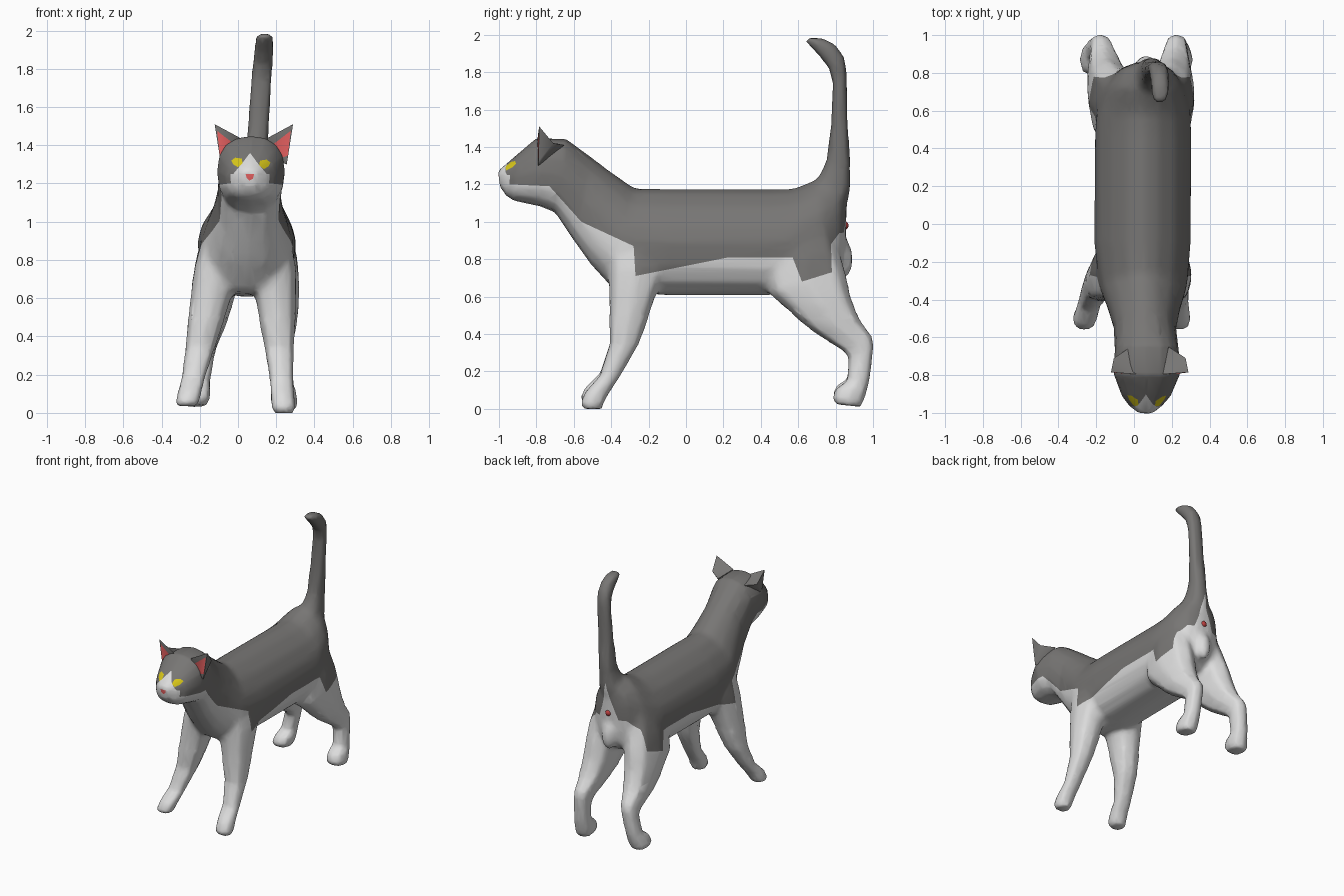
import bpy, bmesh, math
from mathutils import Vector

if "Cube" in bpy.data.objects:
    bpy.data.objects.remove(bpy.data.objects["Cube"])

COLOURS = [("dark_grey_fur", (0.185, 0.18, 0.175)), ("white_fur", (0.72, 0.72, 0.72)),
           ("yellow_eye", (0.70, 0.58, 0.01)), ("pink_skin", (0.80, 0.12, 0.12)),
           ("dark_red_skin", (0.50, 0.05, 0.05))]
DARK, WHITE, YELLOW, PINK, RED = range(5)
MATS = []
for name, c in COLOURS:
    m = bpy.data.materials.new(name)
    m.diffuse_color = (*c, 1)
    m.use_nodes = True
    m.node_tree.nodes["Principled BSDF"].inputs["Base Color"].default_value = m.diffuse_color
    MATS.append(m)

# Side view outline (y, z) of the dark coat
COAT = [(-1.2, 1.255), (-0.94, 1.25), (-0.945, 1.2), (-0.73, 1.19), (-0.56, 1.0),
        (-0.28, 0.87), (-0.27, 0.71), (0.23, 0.81), (0.57, 0.81), (0.62, 0.68),
        (0.78, 0.73), (0.775, 0.88), (0.82, 0.94), (1.1, 0.96), (1.1, 2.1), (-1.2, 2.1)]


def inside(u, v, poly):
    hit = False
    for (x1, y1), (x2, y2) in zip(poly, poly[1:] + poly[:1]):
        if (y1 > v) != (y2 > v) and u < x1 + (v - y1) / (y2 - y1) * (x2 - x1):
            hit = not hit
    return hit


def paint(bm, poly, a, b, mat, ok=lambda f: True):
    """Cut a projected polygon (axes a, b) into the mesh and colour the faces in it."""
    bm.normal_update()
    for p, q in zip(poly, poly[1:] + poly[:1]):
        faces = []
        for f in bm.faces:
            us = [v.co[a] for v in f.verts]
            vs = [v.co[b] for v in f.verts]
            if (max(us) >= min(p[0], q[0]) and min(us) <= max(p[0], q[0])
                    and max(vs) >= min(p[1], q[1]) and min(vs) <= max(p[1], q[1]) and ok(f)):
                faces.append(f)
        if not faces:
            continue
        geom = faces + list({e for f in faces for e in f.edges}) + list({v for f in faces for v in f.verts})
        co, no = Vector(), Vector()
        co[a], co[b] = p
        no[a], no[b] = q[1] - p[1], p[0] - q[0]
        bmesh.ops.bisect_plane(bm, geom=geom, dist=1e-5, plane_co=co, plane_no=no.normalized())
    bm.normal_update()
    for f in bm.faces:
        c = f.calc_center_median()
        if inside(c[a], c[b], poly) and ok(f):
            f.material_index = mat


def loft(bm, rings, sides):
    """Each ring: two opposite outline points (y, z, y, z), centre x, half width, roundness."""
    loops = []
    for y1, z1, y2, z2, cx, hw, *rest in rings:
        mid = Vector((cx, (y1 + y2) / 2, (z1 + z2) / 2))
        half = Vector((0, (y1 - y2) / 2, (z1 - z2) / 2))
        loop = []
        for i in range(sides):
            t = 2 * math.pi * i / sides
            power = rest[0] if rest and math.sin(t) > 0 else 0.8
            c, s = (math.copysign(abs(k) ** power, k) if abs(k) > 1e-6 else 0
                    for k in (math.cos(t), math.sin(t)))
            loop.append(bm.verts.new(mid + half * s + Vector((hw * c, 0, 0))))
        loops.append(loop)
    faces = [bm.faces.new(loops[0]), bm.faces.new(loops[-1])]
    for l1, l2 in zip(loops, loops[1:]):
        for i in range(sides):
            j = (i + 1) % sides
            faces.append(bm.faces.new((l1[i], l1[j], l2[j], l2[i])))
    bmesh.ops.recalc_face_normals(bm, faces=faces)


def ball(bm, loc, size):
    for v in bmesh.ops.create_icosphere(bm, subdivisions=2, radius=1)["verts"]:
        v.co = Vector(loc) + Vector(a * b for a, b in zip(v.co, size))


def finish(bm, name, angle=60):
    me = bpy.data.meshes.new(name)
    bm.normal_update()
    bm.to_mesh(me)
    bm.free()
    for m in MATS:
        me.materials.append(m)
    for p in me.polygons:
        p.use_smooth = True
    me.set_sharp_from_angle(angle=math.radians(angle))
    ob = bpy.data.objects.new(name, me)
    bpy.context.collection.objects.link(ob)
    return ob


# Head, neck and torso
cat = bmesh.new()
loft(cat, [
    (-1.005, 1.272, -0.995, 1.188, 0.062, 0.038),
    (-0.97, 1.303, -0.96, 1.138, 0.062, 0.086, 0.9),
    (-0.90, 1.363, -0.92, 1.112, 0.065, 0.13, 0.85),
    (-0.80, 1.448, -0.78, 1.082, 0.068, 0.178, 0.85),
    (-0.64, 1.443, -0.70, 1.05, 0.068, 0.17, 0.85),
    (-0.50, 1.34, -0.60, 0.90, 0.058, 0.165, 0.95),
    (-0.38, 1.255, -0.50, 0.76, 0.053, 0.195, 1.1),
    (-0.27, 1.18, -0.38, 0.63, 0.048, 0.235, 1.2),
    (-0.10, 1.18, -0.10, 0.605, 0.045, 0.257, 1.2),
    (0.45, 1.177, 0.45, 0.605, 0.048, 0.257, 1.2),
    (0.58, 1.18, 0.58, 0.63, 0.05, 0.252, 1.2),
    (0.72, 1.24, 0.74, 0.66, 0.055, 0.21, 1.1),
    (0.82, 1.20, 0.82, 0.72, 0.06, 0.14),
    (0.86, 1.13, 0.85, 0.78, 0.065, 0.06)], 16)
ball(cat, (0.065, 0.85, 0.80), (0.055, 0.045, 0.11))

# Tail, upright with a curled tip
loft(cat, [
    (0.62, 1.12, 0.85, 1.05, 0.065, 0.11),
    (0.70, 1.235, 0.885, 1.17, 0.085, 0.08),
    (0.75, 1.33, 0.883, 1.28, 0.095, 0.06),
    (0.775, 1.52, 0.865, 1.52, 0.108, 0.056),
    (0.784, 1.74, 0.86, 1.80, 0.124, 0.054),
    (0.763, 1.82, 0.846, 1.882, 0.132, 0.052),
    (0.714, 1.883, 0.80, 1.947, 0.137, 0.05),
    (0.658, 1.943, 0.735, 1.98, 0.138, 0.046),
    (0.641, 1.965, 0.665, 1.985, 0.138, 0.032)], 8)

# Legs: shared side outlines (y, z, y, z, half width), paw first
FRONT = [(-0.55, 0.0, -0.45, 0.0, 0.05), (-0.565, 0.03, -0.44, 0.03, 0.063),
         (-0.54, 0.09, -0.413, 0.08, 0.063), (-0.46, 0.18, -0.348, 0.18, 0.063),
         (-0.408, 0.35, -0.25, 0.35, 0.079), (-0.415, 0.57, -0.17, 0.57, 0.107),
         (-0.42, 0.75, -0.10, 0.75, 0.122), (-0.37, 0.97, -0.15, 0.97, 0.085)]
REAR = [(0.80, 0.015, 0.938, 0.0, 0.058), (0.782, 0.05, 0.953, 0.04, 0.071),
        (0.80, 0.10, 0.968, 0.09, 0.068), (0.86, 0.145, 0.983, 0.15, 0.057),
        (0.87, 0.27, 1.005, 0.34, 0.057), (0.838, 0.31, 0.995, 0.387, 0.062),
        (0.68, 0.41, 0.935, 0.47, 0.088), (0.565, 0.505, 0.885, 0.60, 0.112),
        (0.43, 0.62, 0.86, 0.73, 0.122), (0.44, 0.80, 0.82, 0.85, 0.12),
        (0.55, 0.97, 0.77, 0.97, 0.075)]
for shape, paw_x, hip_x, lift in ((FRONT, -0.27, -0.09, 0.035), (FRONT, 0.24, 0.18, 0.0),
                                  (REAR, -0.225, -0.095, 0.03), (REAR, 0.245, 0.19, 0.01)):
    rings = []
    for y1, z1, y2, z2, hw in shape:
        t = min((z1 + z2) / 2 / 0.85, 1)
        up = lift * max(0, 1 - 3 * t)
        rings.append((y1, z1 + up, y2, z2 + up, paw_x + (hip_x - paw_x) * t, hw))
    loft(cat, rings, 8)

# Fuse everything into one skin, soften the shoulder, hip and tail joins
rough = finish(cat, "rough_skin")
mod = rough.modifiers.new("fuse", 'REMESH')
mod.mode = 'VOXEL'
mod.voxel_size = 0.015
deps = bpy.context.evaluated_depsgraph_get()
fused = bpy.data.meshes.new_from_object(rough.evaluated_get(deps))
rough.modifiers.clear()
rough.data = fused
group = rough.vertex_groups.new(name="joins")
group.add([v.index for v in fused.vertices if v.co.y > -0.5 and 0.5 < v.co.z < 1.3], 1.0, 'REPLACE')
for vg, count in (("", 2), ("joins", 22)):
    mod = rough.modifiers.new("soften", 'SMOOTH')
    mod.factor, mod.iterations, mod.vertex_group = 0.5, count, vg
mod = rough.modifiers.new("reduce", 'DECIMATE')
mod.ratio = 0.14
deps = bpy.context.evaluated_depsgraph_get()
skin = bpy.data.meshes.new_from_object(rough.evaluated_get(deps))
bpy.data.objects.remove(rough)
body = bmesh.new()
body.from_mesh(skin)
floor = min(v.co.z for v in body.verts)
for v in body.verts:
    v.co.z -= floor
for f in body.faces:
    f.material_index = WHITE
paint(body, COAT, 1, 2, DARK)

# White wedge under the tail
paint(body, [(-0.02, 0.93), (0.02, 1.03), (0.05, 1.10), (0.075, 1.22), (0.10, 1.10), (0.115, 1.03), (0.15, 0.93)],
      0, 2, WHITE, lambda f: f.calc_center_median().y > 0.77 and f.normal.y > 0.1)


# Painted face: white blaze, eyes and nose
def face_front(f):
    return f.calc_center_median().y < -0.82 and f.normal.y < 0


EYE = [(-0.035, 1.32), (-0.015, 1.335), (0.02, 1.33), (0.024, 1.305), (0.0, 1.285), (-0.025, 1.3)]
paint(body, [(0.063, 1.36), (0.10, 1.31), (0.15, 1.25), (0.16, 1.19),
             (-0.035, 1.19), (-0.025, 1.25), (0.025, 1.31)], 0, 2, WHITE, face_front)
paint(body, EYE, 0, 2, YELLOW, face_front)
paint(body, [(0.135 - x, z - 0.01) for x, z in EYE], 0, 2, YELLOW, face_front)
paint(body, [(0.04, 1.25), (0.085, 1.25), (0.078, 1.225), (0.06, 1.215), (0.045, 1.228)],
      0, 2, PINK, face_front)
finish(body, "cat_body")

# Ears: faceted cones with a pink triangle cut into the front
for side, s in (("right", -1), ("left", 1)):
    bm = bmesh.new()
    inner, outer, back, tip, low, mid = [bm.verts.new((0.083 + s * x, y, z)) for x, y, z in (
        (0.07, -0.795, 1.437), (0.172, -0.79, 1.30), (0.10, -0.65, 1.41),
        (0.205, -0.785, 1.51), (0.08, -0.74, 1.33), (0.19, -0.71, 1.42))]
    front = bm.faces.new((inner, outer, tip))
    for tri in ((inner, tip, mid), (inner, mid, back), (tip, outer, mid), (outer, back, mid),
                (outer, low, back), (inner, back, low), (inner, low, outer)):
        bm.faces.new(tri)
    bmesh.ops.recalc_face_normals(bm, faces=bm.faces)
    paint(bm, [(0.083 + s * x, z) for x, z in ((0.192, 1.475), (0.095, 1.40), (0.145, 1.335), (0.178, 1.345))],
          0, 2, PINK, lambda f: f.normal.y < -0.75)
    finish(bm, side + "_ear", 70)

# Small spot under the tail
bm = bmesh.new()
ball(bm, (0.067, 0.848, 0.98), (0.024, 0.022, 0.024))
for f in bm.faces:
    f.material_index = RED
finish(bm, "rump_spot")
